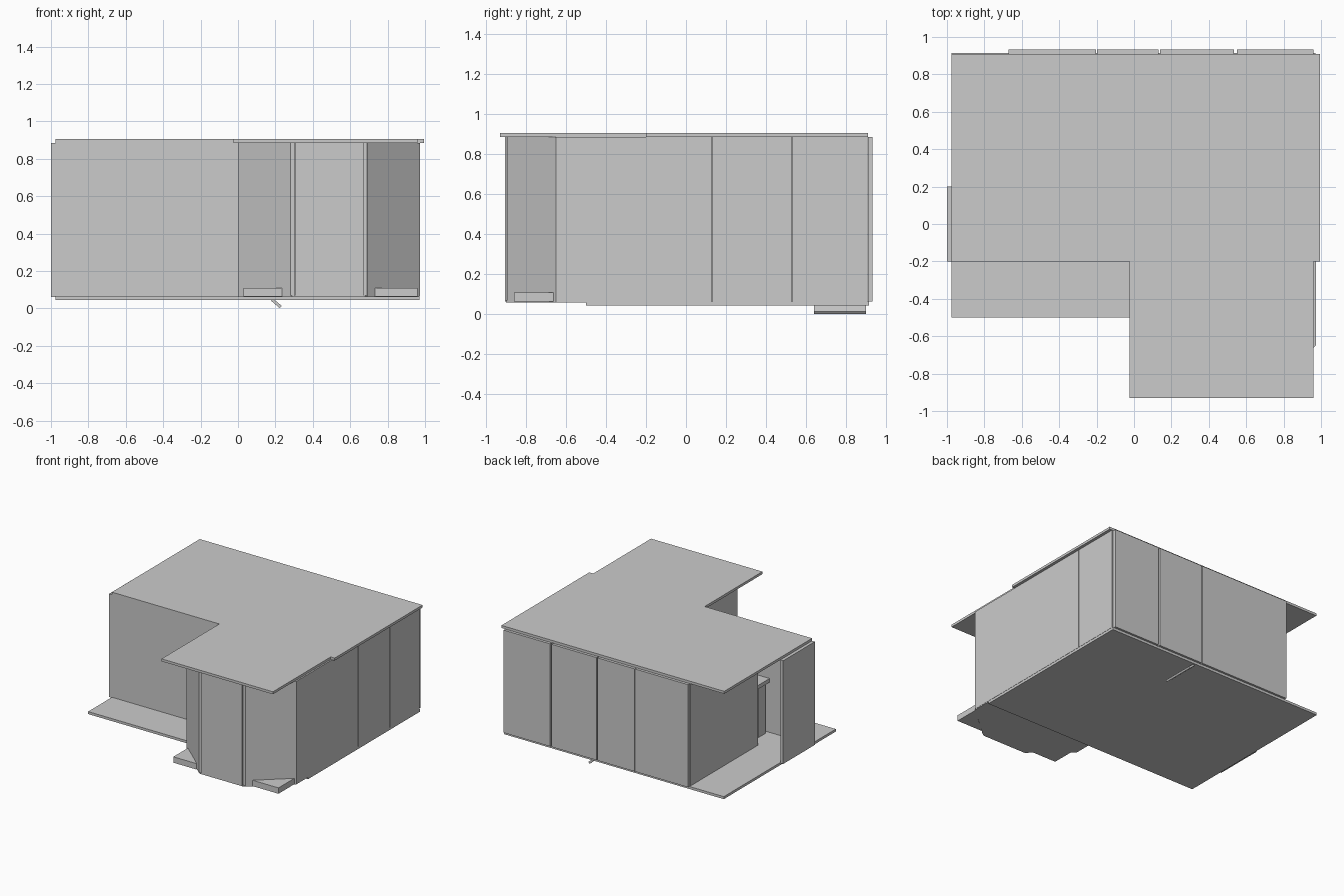
import bpy, bmesh, math

if "Cube" in bpy.data.objects:
    bpy.data.objects.remove(bpy.data.objects["Cube"])


def prism(name, pts, z0, z1):
    """Extrude a plan outline between two heights."""
    bm = bmesh.new()
    face = bm.faces.new([bm.verts.new((x, y, z0)) for x, y in pts])
    ext = bmesh.ops.extrude_face_region(bm, geom=[face])
    for v in ext["geom"]:
        if isinstance(v, bmesh.types.BMVert):
            v.co.z = z1
    bmesh.ops.recalc_face_normals(bm, faces=bm.faces)
    me = bpy.data.meshes.new(name)
    bm.to_mesh(me)
    bm.free()
    ob = bpy.data.objects.new(name, me)
    bpy.context.collection.objects.link(ob)
    return ob


def box(name, x0, x1, y0, y1, z0, z1):
    return prism(name, [(x0, y0), (x1, y0), (x1, y1), (x0, y1)], z0, z1)


def panel(name, a, b, thick=0.02):
    """Wall panel from a to b, thickened towards its left-hand side."""
    d = math.dist(a, b)
    nx, ny = -(b[1] - a[1]) / d * thick, (b[0] - a[0]) / d * thick
    return prism(name, [a, b, (b[0] + nx, b[1] + ny), (a[0] + nx, a[1] + ny)], Z0, Z1)


Z0, Z1 = 0.065, 0.885

# Roof slab and floor slab
prism("roof", [(-0.975, -0.2), (-0.025, -0.2), (-0.025, -0.93), (0.96, -0.93),
               (0.96, -0.2), (0.995, -0.2), (0.995, 0.91), (-0.975, 0.91)], 0.885, 0.905)
box("floor", -0.975, 0.97, -0.5, 0.915, 0.045, 0.065)
prism("bay_floor", [(0, -0.499), (0, -0.65), (0.29, -0.9), (0.68, -0.9),
                    (0.97, -0.65), (0.97, -0.499)], 0.06, 0.068)

# Back wall panels
for i, (x0, x1) in enumerate([(-0.67, -0.202), (-0.198, 0.13), (0.14, 0.535), (0.55, 0.96)]):
    box(f"back_panel_{i}", x0, x1, 0.908, 0.932, Z0, Z1)

# Right wall panels
for i, (y0, y1) in enumerate([(-0.65, 0.128), (0.132, 0.528), (0.533, 0.906)]):
    box(f"right_panel_{i}", 0.952, 0.972, y0, y1, Z0, Z1)

# Front wall, left screen and recessed left wall
box("front_wall", -0.975, 0.0, -0.2, -0.178, 0.06, Z1)
box("left_screen", -1.0, -0.975, -0.2, 0.2, 0.06, Z1)
box("recessed_left_wall", -0.672, -0.65, 0.05, 0.904, Z0, Z1)
box("bay_side_wall", 0.0, 0.02, -0.65, -0.2, Z0, Z1)

# Angled bay window panels with posts at the joints
panel("bay_left_panel", (0.0, -0.65), (0.28, -0.895))
panel("bay_centre_panel", (0.305, -0.905), (0.67, -0.905))
panel("bay_right_panel", (0.692, -0.895), (0.972, -0.65))
for i, x in enumerate((0.291, 0.681)):
    box(f"bay_post_{i}", x - 0.01, x + 0.01, -0.893, -0.876, Z0, Z1)

# Triangular planters at the bay corners
prism("planter_left", [(0.03, -0.86), (0.235, -0.86), (0.03, -0.66)], 0.063, 0.11)
prism("planter_right", [(0.96, -0.86), (0.96, -0.66), (0.73, -0.86)], 0.063, 0.11)

# Small shelf and its support inside the entrance
box("shelf", -0.62, -0.5, -0.17, -0.02, 0.47, 0.5)
box("shelf_support", -0.6, -0.58, -0.15, -0.06, 0.065, 0.47)

# Sloping flap beneath the floor
flap = box("under_flap", -0.031, 0.031, 0.64, 0.9, -0.008, 0.008)
flap.location = (0.205, 0, 0.027)
flap.rotation_euler = (0, math.radians(40), 0)
